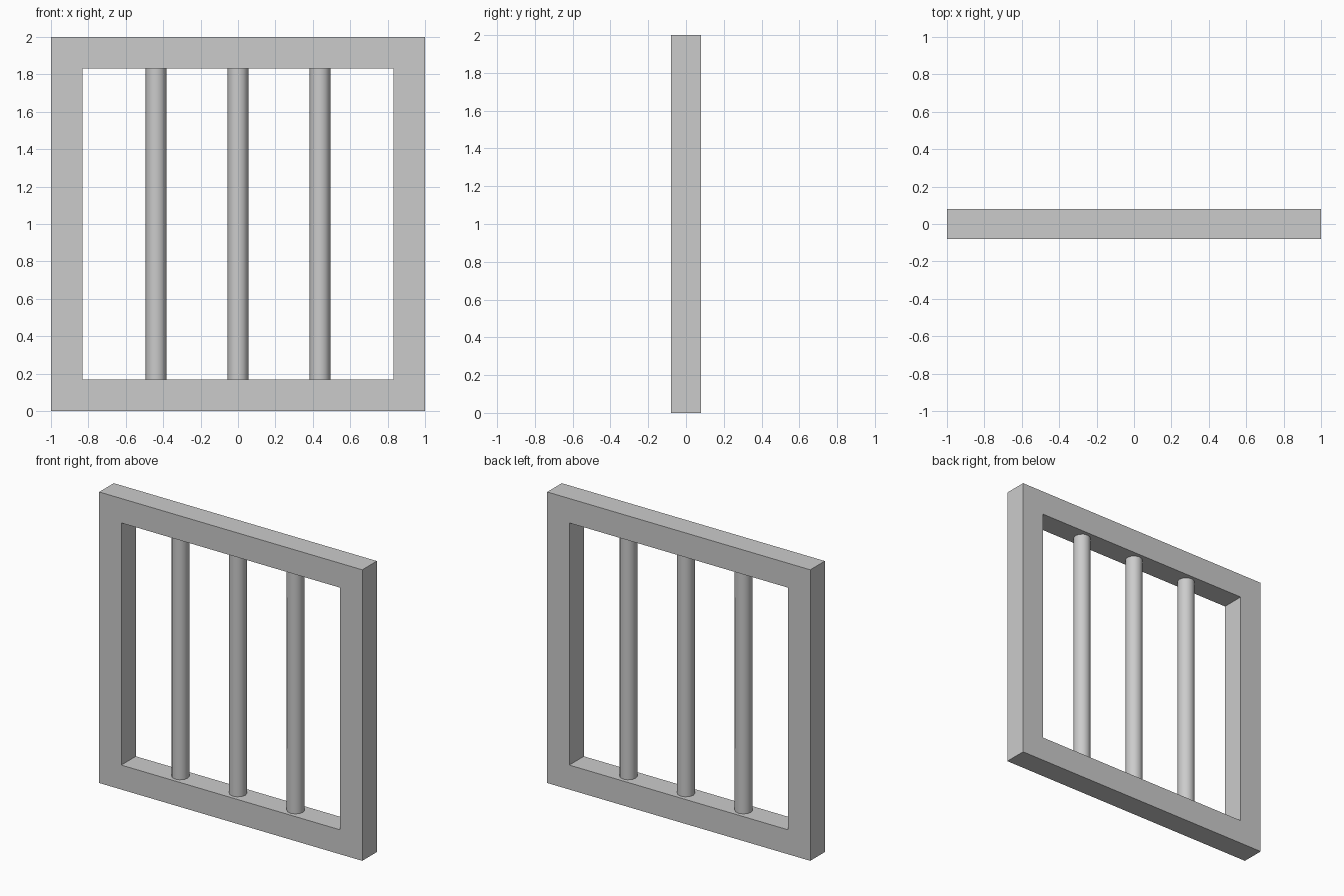
import bpy
import bmesh
import math

if "Cube" in bpy.data.objects:
    bpy.data.objects.remove(bpy.data.objects["Cube"])

HALF = 1.0       # half of the outer width
INNER = 0.832    # half of the opening
DEPTH = 0.079    # half of the frame thickness
BAR_R = 0.056
BAR_X = 0.438


def new_object(name, bm):
    bmesh.ops.recalc_face_normals(bm, faces=bm.faces)
    mesh = bpy.data.meshes.new(name)
    bm.to_mesh(mesh)
    bm.free()
    obj = bpy.data.objects.new(name, mesh)
    bpy.context.collection.objects.link(obj)
    return obj


# Square frame: outer and inner loops, front and back, bridged into one ring
bm = bmesh.new()


def square(half, y):
    corners = ((-1, -1), (1, -1), (1, 1), (-1, 1))
    return [bm.verts.new((sx * half, y, 1 + sz * half)) for sx, sz in corners]


loops = [square(HALF, -DEPTH), square(HALF, DEPTH),
         square(INNER, DEPTH), square(INNER, -DEPTH)]
for a, b in zip(loops, loops[1:] + loops[:1]):
    for i in range(4):
        j = (i + 1) % 4
        bm.faces.new((a[i], a[j], b[j], b[i]))
new_object("window_frame", bm)

# Three round upright bars between the rails
for name, x in (("left_bar", -BAR_X), ("middle_bar", 0), ("right_bar", BAR_X)):
    bm = bmesh.new()
    bmesh.ops.create_cone(bm, cap_ends=True, segments=12, radius1=BAR_R,
                          radius2=BAR_R, depth=2 * INNER)
    bar = new_object(name, bm)
    bar.location = (x, 0, 1)
    bpy.ops.object.select_all(action='DESELECT')
    bar.select_set(True)
    bpy.context.view_layer.objects.active = bar
    bpy.ops.object.shade_smooth_by_angle(angle=math.radians(40))
